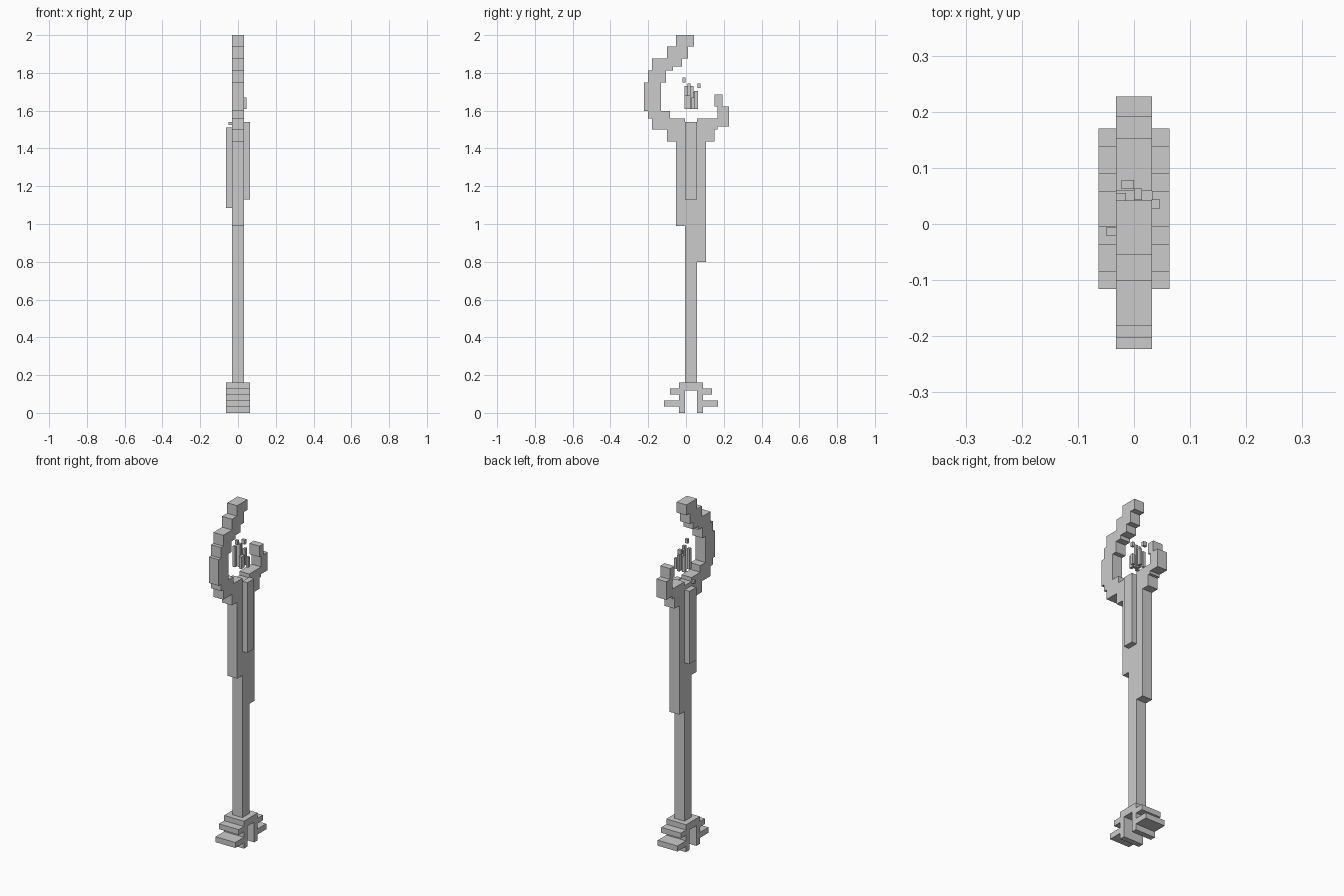
import bpy, bmesh
from mathutils import Matrix

U = 0.0318          # modelling unit
C = 0.027           # shaft centre in y
W = 0.0318          # half thickness of shaft and head


def build(name, boxes):
    """One object from boxes given as (x0, x1, y0, y1, z0, z1)."""
    bm = bmesh.new()
    for x0, x1, y0, y1, z0, z1 in boxes:
        m = Matrix.Translation(((x0 + x1) / 2, (y0 + y1) / 2, (z0 + z1) / 2))
        m = m @ Matrix.Diagonal((x1 - x0, y1 - y0, z1 - z0, 1))
        bmesh.ops.create_cube(bm, size=1, matrix=m)
    me = bpy.data.meshes.new(name)
    bm.to_mesh(me)
    bm.free()
    ob = bpy.data.objects.new(name, me)
    bpy.context.collection.objects.link(ob)
    return ob


def slab(y0, y1, z0, z1, w=W):
    return (-w, w, y0, y1, z0, z1)


# Shaft
build("shaft", [slab(C - U, C + U, 0.15, 1.535)])

# Base: cap plate, with mirrored legs and fins
base = [slab(C - 2 * U, C + 2 * U, 0.118, 0.16, 2 * W)]
for s in (-1, 1):
    for a, b, z0, z1 in ((1, 2, 0, 0.118),
                         (2, 3.5, 0.098, 0.129),
                         (2, 4.5, 0.034, 0.066)):
        y0, y1 = sorted((C + s * a * U, C + s * b * U))
        base.append(slab(y0, y1, z0, z1, 2 * W))
build("base_foot", base)

# Long guards in front of and behind the shaft
build("front_guard", [slab(C - 2.5 * U, C - U, 0.99, 1.436)])
build("back_guard", [slab(C + U, C + 2.5 * U, 0.80, 1.436)])

# Side plates
build("left_plate", [(-2 * W, -W, C - U, C + U, 1.085, 1.51)])
build("right_plate", [(W, 2 * W, C - U, C + U, 1.13, 1.54)])

# Tall front crescent, stepped from shaft to tip
build("front_crescent", [slab(*b) for b in (
    (-0.101, -0.005, 1.436, 1.50),
    (-0.181, -0.005, 1.50, 1.558),
    (-0.202, -0.086, 1.558, 1.597),
    (-0.223, -0.133, 1.597, 1.749),
    (-0.202, -0.107, 1.749, 1.812),
    (-0.181, -0.070, 1.812, 1.833),
    (-0.181, -0.021, 1.833, 1.876),
    (-0.101, 0.010, 1.876, 1.939),
    (-0.054, 0.042, 1.939, 2.0))])

# Short back horn
build("back_horn", [slab(*b) for b in (
    (0.059, 0.152, 1.436, 1.50),
    (0.059, 0.168, 1.50, 1.558),
    (0.168, 0.227, 1.516, 1.622),
    (0.152, 0.192, 1.622, 1.685))])

# Floating crystal cluster inside the crescent
build("crystal_cluster", [
    (-0.032, -0.014, 0.041, 0.055, 1.61, 1.70),
    (0.000, 0.014, 0.043, 0.063, 1.61, 1.705),
    (0.031, 0.046, 0.028, 0.044, 1.61, 1.67),
    (-0.030, -0.014, -0.007, 0.010, 1.61, 1.73),
    (-0.008, 0.008, 0.008, 0.024, 1.61, 1.745),
    (0.010, 0.026, -0.007, 0.024, 1.61, 1.68),
    (-0.014, 0.000, 0.024, 0.041, 1.61, 1.73)])

# Loose shards
build("shards", [
    (-0.022, 0.000, 0.062, 0.078, 1.72, 1.745),
    (-0.008, 0.008, -0.018, -0.003, 1.75, 1.775),
    (-0.049, -0.030, -0.021, -0.005, 1.525, 1.54)])
